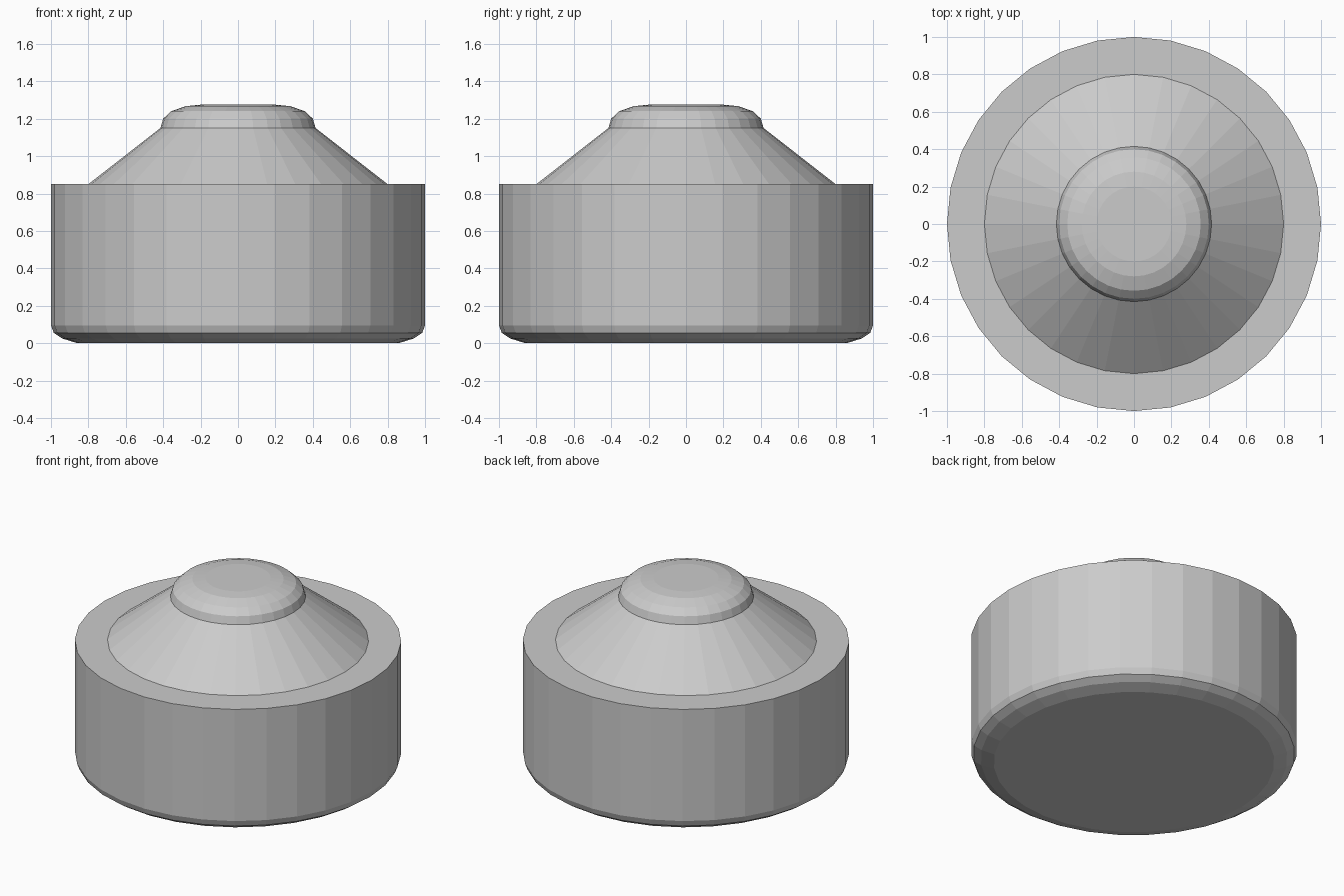
import bpy
import bmesh
import math

SIDES = 32

default_cube = bpy.data.objects.get("Cube")
if default_cube:
    bpy.data.objects.remove(default_cube, do_unlink=True)

grey = bpy.data.materials.new("plain grey")
grey.use_nodes = True
colour = (0.6, 0.6, 0.6, 1.0)
grey.diffuse_color = colour
grey.node_tree.nodes["Principled BSDF"].inputs["Base Color"].default_value = colour


def lathe(name, profile):
    """Turn a (radius, height) profile about z, closing both ends with flat discs."""
    bm = bmesh.new()
    rings = []
    for radius, z in profile:
        angles = [math.tau * i / SIDES for i in range(SIDES)]
        rings.append([bm.verts.new((radius * math.cos(a), radius * math.sin(a), z)) for a in angles])
    for low, high in zip(rings, rings[1:]):
        for i in range(SIDES):
            j = (i + 1) % SIDES
            bm.faces.new((low[i], low[j], high[j], high[i]))
    bm.faces.new(rings[0][::-1])
    bm.faces.new(rings[-1])
    mesh = bpy.data.meshes.new(name)
    bm.to_mesh(mesh)
    bm.free()
    mesh.materials.append(grey)
    obj = bpy.data.objects.new(name, mesh)
    bpy.context.collection.objects.link(obj)
    return obj


# One closed body: rounded foot, drum wall, flat rim, sloped shoulder, domed knob
foot = [(0.86, 0.0), (0.94, 0.025), (0.985, 0.055), (1.0, 0.095)]
drum_and_rim = [(1.0, 0.85), (0.8, 0.85)]
shoulder_and_knob = [(0.415, 1.15), (0.4, 1.2), (0.357, 1.24), (0.28, 1.267), (0.2, 1.275)]
lathe("turned_body", foot + drum_and_rim + shoulder_and_knob)
